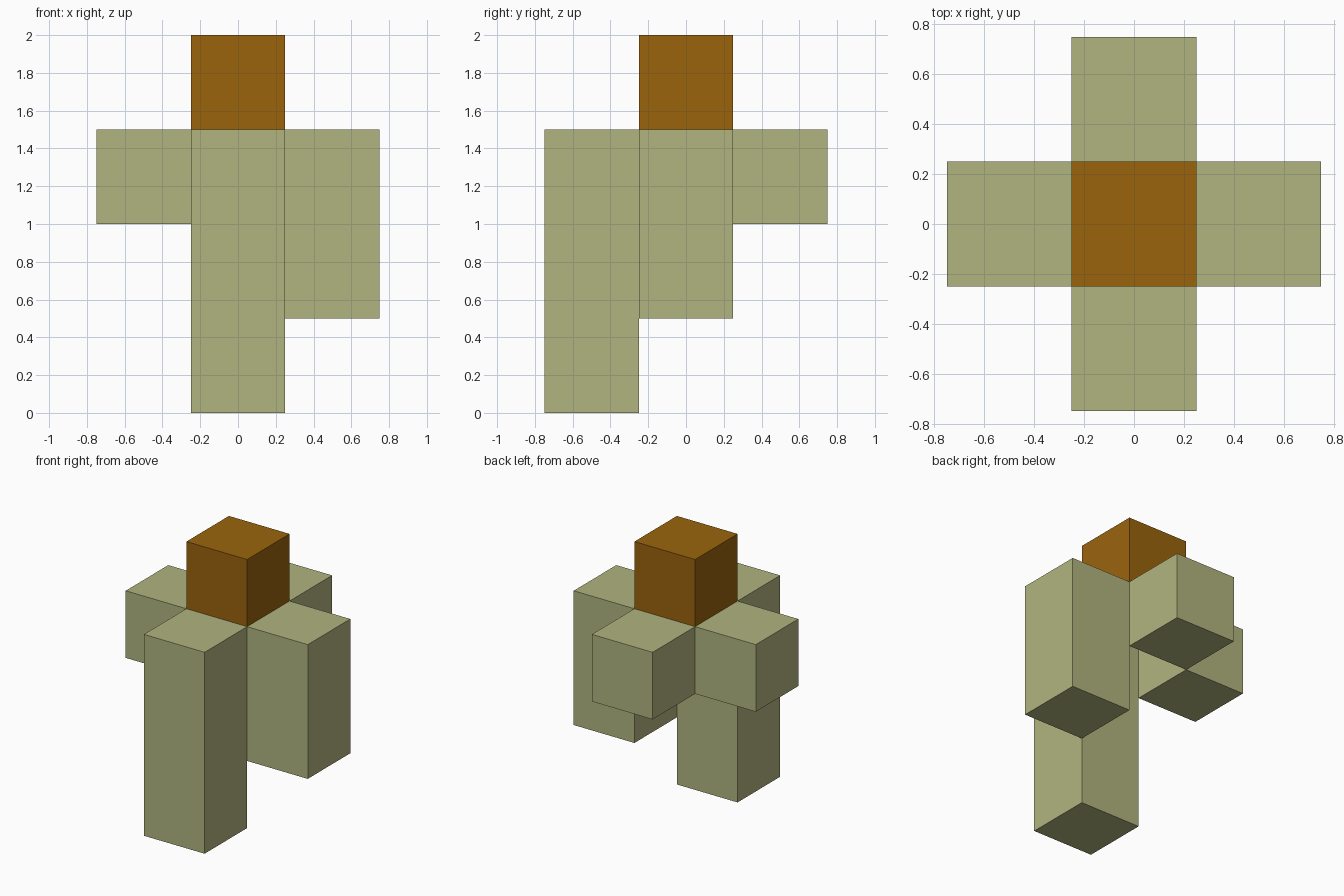
import bpy
import bmesh
from mathutils import Vector

cube = bpy.data.objects.get("Cube")
if cube:
    bpy.data.objects.remove(cube, do_unlink=True)


def material(name, rgb):
    mat = bpy.data.materials.new(name)
    mat.use_nodes = True
    colour = (*rgb, 1.0)
    mat.diffuse_color = colour
    bsdf = next(n for n in mat.node_tree.nodes if n.type == 'BSDF_PRINCIPLED')
    bsdf.inputs["Base Color"].default_value = colour
    return mat


def block(name, x, y, bottom, top, mat):
    """Square block of width S, centred on (x, y), from bottom to top."""
    bm = bmesh.new()
    bmesh.ops.create_cube(bm, size=1.0)
    bmesh.ops.scale(bm, vec=Vector((S, S, top - bottom)), verts=bm.verts)
    mesh = bpy.data.meshes.new(name)
    bm.to_mesh(mesh)
    bm.free()
    mesh.materials.append(mat)
    obj = bpy.data.objects.new(name, mesh)
    obj.location = (x, y, (bottom + top) / 2)
    bpy.context.collection.objects.link(obj)
    return obj


S = 0.5  # side of one block
olive = material("pale olive", (0.440, 0.462, 0.212))
brown = material("orange brown", (0.328, 0.127, 0.004))

# Four hanging columns of differing length around an open centre
for name, x, y, bottom in (
    ("front_column", 0, -S, 0.0),
    ("left_column", S, 0, 0.5),
    ("right_block", -S, 0, 1.0),
    ("back_block", 0, S, 1.0),
):
    block(name, x, y, bottom, 1.5, olive)

# Cube resting over the centre
block("top_cube", 0, 0, 1.5, 2.0, brown)
